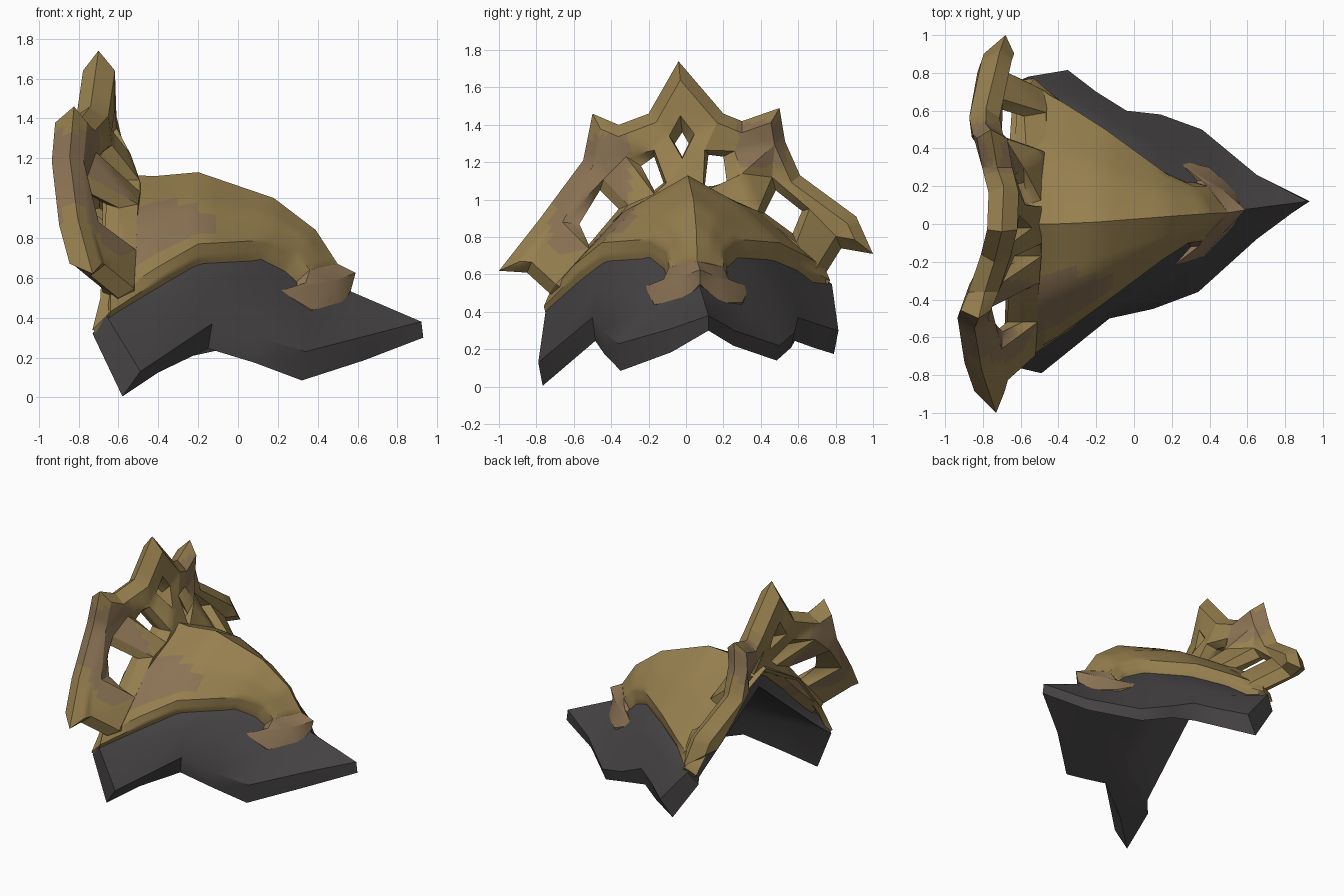
import bpy, bmesh
from mathutils import Vector

if "Cube" in bpy.data.objects:
    bpy.data.objects.remove(bpy.data.objects["Cube"])


def material(name, rgb):
    m = bpy.data.materials.new(name)
    m.diffuse_color = (*rgb, 1)
    m.use_nodes = True
    m.node_tree.nodes["Principled BSDF"].inputs["Base Color"].default_value = m.diffuse_color
    return m


GOLD = material("aged gold", (0.31, 0.215, 0.078))
BRONZE = material("worn bronze", (0.265, 0.175, 0.092))
DARK = material("dark steel", (0.062, 0.057, 0.058))


def finish(bm, name, mats, rule=None, angle=0.6, cuts=0):
    bmesh.ops.remove_doubles(bm, verts=bm.verts, dist=0.0005)
    if cuts:
        bmesh.ops.subdivide_edges(bm, edges=bm.edges[:], cuts=cuts, use_grid_fill=True)
    bmesh.ops.recalc_face_normals(bm, faces=bm.faces)
    bm.normal_update()
    for f in bm.faces:
        if rule and rule(f.calc_center_median(), f.normal):
            f.material_index = 1
    me = bpy.data.meshes.new(name)
    bm.to_mesh(me)
    bm.free()
    ob = bpy.data.objects.new(name, me)
    bpy.context.collection.objects.link(ob)
    for m in mats:
        me.materials.append(m)
    bpy.ops.object.select_all(action='DESELECT')
    ob.select_set(True)
    bpy.context.view_layer.objects.active = ob
    bpy.ops.object.shade_smooth_by_angle(angle=angle)
    return ob


def shell(name, rows, offset, mats, rule=None, cuts=0):
    """Closed plate from a grid of outer points and an inner copy moved by offset."""
    bm = bmesh.new()
    out = [[bm.verts.new(p) for p in r] for r in rows]
    inn = [[bm.verts.new(Vector(p) + Vector(offset(*p))) for p in r] for r in rows]
    n, m = len(rows), len(rows[0])
    for g in (out, inn):
        for i in range(n - 1):
            for j in range(m - 1):
                bm.faces.new((g[i][j], g[i + 1][j], g[i + 1][j + 1], g[i][j + 1]))
    border = [(0, j) for j in range(m)] + [(i, m - 1) for i in range(1, n)]
    border += [(n - 1, j) for j in range(m - 2, -1, -1)] + [(i, 0) for i in range(n - 2, 0, -1)]
    for (a, b), (c, d) in zip(border, border[1:] + border[:1]):
        bm.faces.new((out[a][b], out[c][d], inn[c][d], inn[a][b]))
    return finish(bm, name, mats, rule, cuts=cuts)


# Dark under plate: rows run from the rear edge to the pointed tip
tip = (0.92, 0.12, 0.38)
under = [
    [(-.49, -.79, .13), (-.66, -.75, .41), (-.60, -.68, .47), (-.60, 0, 1.05),
     (-.56, .69, .60), (-.56, .78, .55), (-.35, .815, .30)],
    [(-.31, -.645, .25), (-.37, -.61, .50), (-.36, -.52, .63), (-.38, 0, 1.03),
     (-.33, .58, .64), (-.30, .66, .50), (-.20, .70, .335)],
    [(-.13, -.50, .37), (-.15, -.47, .55), (-.18, -.40, .71), (-.20, .01, 1.04),
     (-.15, .45, .71), (-.10, .54, .55), (-.04, .60, .37)],
    [(.10, -.45, .30), (.11, -.33, .53), (.12, -.17, .72), (.16, .04, .91),
     (.14, .25, .72), (.14, .42, .53), (.14, .58, .29)],
    [(.34, -.36, .23), (.35, -.20, .42), (.36, -.04, .57), (.38, .06, .71),
     (.38, .18, .57), (.37, .33, .42), (.36, .50, .22)],
    [(.65, -.08, .31), (.60, 0, .41), (.57, .04, .50), (.57, .075, .53),
     (.58, .11, .50), (.61, .17, .41), (.65, .26, .30)],
    [tip] * 7,
]


def under_offset(x, y, z):
    if x > 0.8:
        return (0.01, 0, -0.08)
    if x < -0.5 and z < 0.56:
        return (-0.07, -0.04 * y, -0.09)
    drop = 0.08 if y > 0.2 and x > 0.1 else 0.145 if y < -0.3 and x > 0.1 else 0.125
    return (-0.09 if x < -0.3 and z < 0.56 else -0.02, -0.03 * y, -drop)


shell("under_plate", under, under_offset, [DARK])

# Gold domed plate: lip, crease, flank, ridge, then the other side
dome = [
    [(-.64, -.76, .43), (-.64, -.73, .50), (-.60, -.42, .86), (-.62, 0, 1.12),
     (-.58, .42, .92), (-.55, .74, .64), (-.53, .77, .57)],
    [(-.35, -.57, .62), (-.41, -.60, .65), (-.40, -.33, .94), (-.42, 0, 1.11),
     (-.40, .36, .95), (-.37, .64, .70), (-.34, .61, .65)],
    [(-.20, -.45, .70), (-.20, -.45, .77), (-.20, -.25, .98), (-.20, .01, 1.13),
     (-.18, .28, .98), (-.15, .50, .77), (-.15, .49, .70)],
    [(.12, -.20, .72), (.15, -.19, .79), (.17, -.09, .91), (.18, .04, 1.0),
     (.18, .16, .91), (.18, .26, .79), (.15, .28, .72)],
    [(.25, -.12, .67), (.29, -.10, .73), (.35, -.03, .80), (.39, .055, .84),
     (.36, .13, .80), (.32, .20, .73), (.28, .22, .67)],
    [(.29, -.10, .58), (.36, -.09, .64), (.44, 0, .66), (.50, .06, .67),
     (.45, .12, .66), (.39, .20, .64), (.32, .22, .58)],
]
shell("dome_plate", dome, lambda x, y, z: (-0.02, -0.02 * y, -0.06), [GOLD, BRONZE],
      lambda c, n: c.y < -.15 and n.z > 0.2 and .86 + .56 * (c.x + .12) < c.z < .98 - .3 * max(0, c.x + .3),
      cuts=3)

# Gold band that closes the rear edge of the dome
rear = [
    [(-.65, -.75, .42), (-.62, -.70, .52), (-.60, -.42, .86), (-.60, 0, 1.12),
     (-.57, .42, .92), (-.55, .74, .64), (-.53, .77, .57)],
    [(-.73, -.735, .34), (-.69, -.68, .50), (-.68, -.41, .84), (-.68, 0, 1.08),
     (-.66, .41, .90), (-.64, .71, .62), (-.62, .76, .53)],
]
shell("rear_band", rear, lambda x, y, z: (0.03, -0.02 * y, -0.025), [GOLD])


# Beak at the front of the dome, with a barb on each side
def barb(name, pts, hub):
    bm = bmesh.new()
    hub = Vector(hub)
    push = Vector((-0.06, 0, -0.04))
    a, b = ([bm.verts.new(Vector(p) + o) for p in pts] for o in (Vector(), push))
    ca, cb = bm.verts.new(hub), bm.verts.new(hub + push)
    for i in range(len(pts)):
        j = (i + 1) % len(pts)
        bm.faces.new((ca, a[i], a[j]))
        bm.faces.new((cb, b[j], b[i]))
        bm.faces.new((a[i], b[i], b[j], a[j]))
    finish(bm, name, [BRONZE])


ridge_end = [(.57, .075, .55), (.59, .075, .625), (.50, .06, .67)]
barb("beak_near_side", [(.36, -.09, .64), (.34, -.12, .575), (.21, -.22, .535), (.37, -.17, .44),
                        (.53, -.01, .46)] + ridge_end, (.47, -.05, .58))
barb("beak_far_side", [(.39, .20, .64), (.36, .23, .575), (.22, .34, .53), (.40, .30, .45),
                       (.54, .17, .45)] + ridge_end, (.475, .18, .58))

# Crest: pierced, curved plate with bevelled borders, drawn in (y, z)
outline = [(-1, .62), (-.78, .90), (-.55, 1.21), (-.50, 1.46), (-.36, 1.40), (-.20, 1.46),
           (-.04, 1.74), (.20, 1.46), (.30, 1.42), (.50, 1.49), (.53, 1.31), (.61, 1.13),
           (.91, .91), (1, .71), (.83, .74), (.73, .58), (.66, .54), (.42, .75), (.20, .92),
           (0, .98), (-.18, .90), (-.40, .68), (-.66, .46), (-.73, .50), (-.85, .61)]
# Each hole: narrow loop in the middle of the plate, wider loop on its faces
holes = [
    ([(-.57, .87), (-.46, 1.05), (-.36, .95), (-.52, .76)],
     [(-.66, .88), (-.44, 1.11), (-.31, .97), (-.52, .74)]),
    ([(-.24, 1.18), (-.17, 1.23), (-.12, 1.09), (-.17, 1.05)],
     [(-.32, 1.23), (-.17, 1.265), (-.105, 1.09), (-.17, 1.03)]),
    ([(-.06, 1.30), (-.02, 1.36), (.015, 1.30), (-.02, 1.23)],
     [(-.09, 1.34), (-.03, 1.45), (.045, 1.35), (-.02, 1.22)]),
    ([(.12, 1.24), (.20, 1.23), (.22, 1.08), (.10, 1.07)],
     [(.10, 1.265), (.26, 1.26), (.30, 1.14), (.09, 1.04)]),
    ([(.42, .93), (.48, 1.05), (.62, .94), (.57, .82)],
     [(.38, .93), (.46, 1.12), (.66, .95), (.59, .77)]),
]
bend = [(-1, -.73), (-.75, -.815), (-.46, -.86), (-.2, -.74), (0, -.69), (.2, -.69),
        (.52, -.80), (.8, -.75), (1, -.68)]


def crest_x(y, z):
    """Curve of the plate; near the dome it sweeps forward to meet it."""
    x = bend[-1][1]
    for (a, xa), (b, xb) in zip(bend, bend[1:]):
        if y <= b:
            x = xa + (xb - xa) * (y - a) / (b - a)
            break
    if abs(y) > 0.3:
        x += 0.12 * max(0, z - 1.2)
    top = 1.12 - 0.35 * abs(y) - 0.47 * y * y
    t = max(0, min(1, 1 - (z - top) / 0.25)) * max(0, min(1, (0.95 - abs(y)) / 0.2))
    return x + t * (-0.56 + 0.06 * y - x)


def inset(loop, d):
    res = []
    for i, p in enumerate(loop):
        p, q, r = Vector(p), Vector(loop[i - 1]), Vector(loop[(i + 1) % len(loop)])
        e1, e2 = (p - q).normalized(), (r - p).normalized()
        n1, n2 = Vector((e1.y, -e1.x)), Vector((e2.y, -e2.x))
        res.append(p + (n1 + n2) * d / max(0.4, 1 + n1.dot(n2)))
    return res


bm = bmesh.new()
caps = {1: [], -1: []}
for mid, cap in [(outline, inset(outline, 0.058))] + holes:
    n = len(mid)
    ring = [bm.verts.new((crest_x(*p), *p)) for p in mid]
    for side in caps:
        rim = [bm.verts.new((crest_x(*p) + side * 0.08, *p)) for p in cap]
        for i in range(n):
            j = (i + 1) % n
            bm.faces.new((ring[i], ring[j], rim[j], rim[i]))
            caps[side].append(bm.edges.get((rim[i], rim[j])))
for side, edges in caps.items():
    bmesh.ops.triangle_fill(bm, use_beauty=True, edges=edges, normal=(side, 0, 0))
finish(bm, "crest", [GOLD, BRONZE],
       lambda c, n: abs(n.x) > .5 and (-.72 < c.y < -.30 and .72 < c.z < 1.34
                                       or .28 < c.y < .54 and 1.18 < c.z < 1.42),
       angle=0.5, cuts=3)
